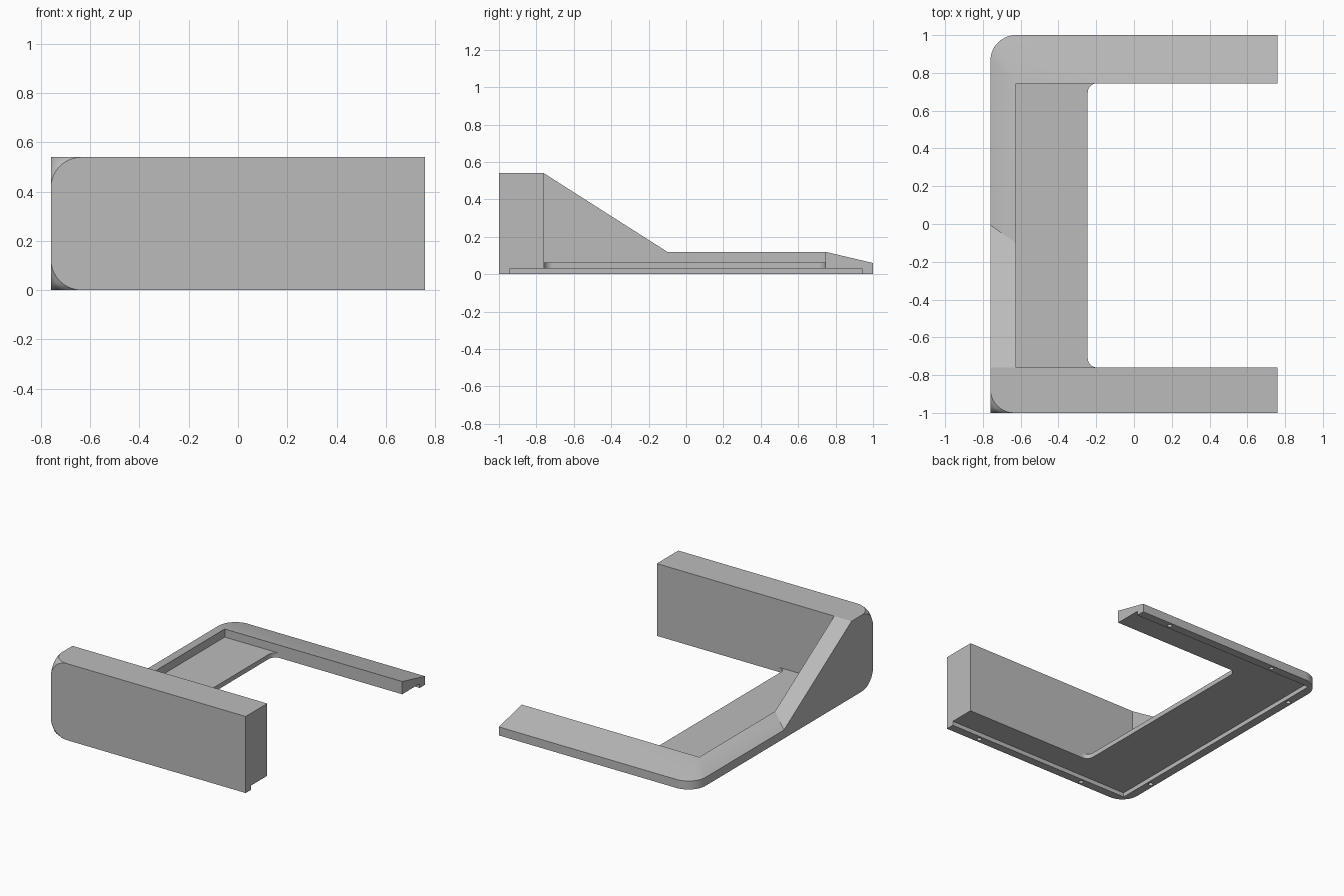
import bpy, bmesh
from math import sin, cos, pi, radians
from mathutils import Vector, Matrix

if "Cube" in bpy.data.objects:
    bpy.data.objects.remove(bpy.data.objects["Cube"])

# Overall layout
LEFT, RIGHT = -0.76, 0.76
FRONT, BACK = -1.0, 1.0
RIM_X, WALL_Y, RIM_Y = -0.625, -0.76, 0.745
TALL, RIM_TOP, RIM_LOW = 0.54, 0.12, 0.06
RECESS, LIP = 0.03, 0.06

grey = bpy.data.materials.new("plain grey")
grey.use_nodes = True
colour = (0.5, 0.5, 0.5, 1)
grey.diffuse_color = colour
grey.node_tree.nodes["Principled BSDF"].inputs["Base Color"].default_value = colour


def finish(name, bm):
    bmesh.ops.remove_doubles(bm, verts=bm.verts, dist=1e-5)
    bmesh.ops.recalc_face_normals(bm, faces=bm.faces)
    mesh = bpy.data.meshes.new(name)
    bm.to_mesh(mesh)
    bm.free()
    mesh.materials.append(grey)
    obj = bpy.data.objects.new(name, mesh)
    bpy.context.scene.collection.objects.link(obj)
    return obj


def box(bm, low, high):
    low, high = Vector(low), Vector(high)
    place = Matrix.Translation((low + high) / 2) @ Matrix.Diagonal((*(high - low), 1))
    bmesh.ops.create_cube(bm, size=1, matrix=place)


def prism(name, points, direction):
    bm = bmesh.new()
    face = bm.faces.new([bm.verts.new(p) for p in points])
    extruded = bmesh.ops.extrude_face_region(bm, geom=[face], use_keep_orig=True)
    moved = [g for g in extruded["geom"] if isinstance(g, bmesh.types.BMVert)]
    bmesh.ops.translate(bm, verts=moved, vec=direction)
    return finish(name, bm)


def arc(cx, cy, radius, start, end, steps=10):
    angles = [radians(start + (end - start) * i / steps) for i in range(steps + 1)]
    return [(cx + radius * cos(a), cy + radius * sin(a)) for a in angles]


# Tall front wall with two rounded-off outer corners
bm = bmesh.new()
box(bm, (LEFT, FRONT, 0), (RIGHT, WALL_Y, TALL))
corners = [v for v in bm.verts if v.co.x < 0 and v.co.y < -0.9]
bmesh.ops.bevel(bm, geom=corners, offset=0.125, segments=10, profile=0.5,
                affect='VERTICES')
front_wall = finish("front_wall", bm)

# Low rim along the side and back, sloping outwards
r = RIM_X - LEFT
outer = [(LEFT, WALL_Y)] + arc(RIM_X, BACK - r, r, 180, 90, 14) + [(RIGHT, BACK)]
inner = [(RIM_X, WALL_Y)] + [(RIM_X, RIM_Y)] * (len(outer) - 2) + [(RIGHT, RIM_Y)]
bm = bmesh.new()
rings = [[bm.verts.new(p) for p in ((*o, 0), (*o, RIM_LOW), (*i, RIM_TOP), (*i, 0))]
         for o, i in zip(outer, inner)]
for a, b in zip(rings, rings[1:]):
    for k in range(4):
        n = (k + 1) % 4
        bm.faces.new((a[k], a[n], b[n], b[k]))
bm.faces.new(rings[0])
bm.faces.new(rings[-1])
bmesh.ops.dissolve_degenerate(bm, dist=1e-5, edges=bm.edges)
low_rim = finish("low_rim", bm)

# Sloping brace from the tall wall down to the rim
side_brace = prism("side_brace",
                   [(LEFT, WALL_Y, RIM_LOW), (LEFT, WALL_Y, TALL), (LEFT, -0.006, RIM_LOW)],
                   (r, 0, 0))

# Thin inner shelf with filleted inside corners
edge, f = -0.245, 0.05
outline = [(RIM_X, WALL_Y)]
outline += arc(edge + f, WALL_Y + f, f, 270, 180)
outline += arc(edge + f, RIM_Y - f, f, 180, 90)
outline += [(RIM_X, RIM_Y)]
shelf = prism("inner_shelf", [(x, y, RECESS) for x, y in outline], (0, 0, 0.033))

# Underside recess and screw holes in the lip
bm = bmesh.new()
box(bm, (LEFT + LIP, FRONT + LIP, -0.1), (1, BACK - LIP, RECESS))
recess_cutter = finish("recess_cutter", bm)

bm = bmesh.new()
holes = [(x, y) for x in (0.51, -0.36) for y in (-0.97, 0.97)]
holes += [(-0.73, y) for y in (-0.7, 0.7)]
for x, y in holes:
    bmesh.ops.create_cone(bm, cap_ends=True, segments=16, radius1=0.016, radius2=0.016,
                          depth=0.08, matrix=Matrix.Translation((x, y, 0)))
hole_cutter = finish("hole_cutter", bm)

for obj in (front_wall, low_rim):
    bpy.context.view_layer.objects.active = obj
    for cutter in (recess_cutter, hole_cutter):
        mod = obj.modifiers.new("cut", 'BOOLEAN')
        mod.operation = 'DIFFERENCE'
        mod.solver = 'EXACT'
        mod.object = cutter
        bpy.ops.object.modifier_apply(modifier=mod.name)
for cutter in (recess_cutter, hole_cutter):
    bpy.data.objects.remove(cutter)

# Smooth the curves, keep the edges crisp
for obj in (front_wall, low_rim, side_brace, shelf):
    bpy.ops.object.select_all(action='DESELECT')
    obj.select_set(True)
    bpy.context.view_layer.objects.active = obj
    bpy.ops.object.shade_smooth_by_angle(angle=radians(25))
